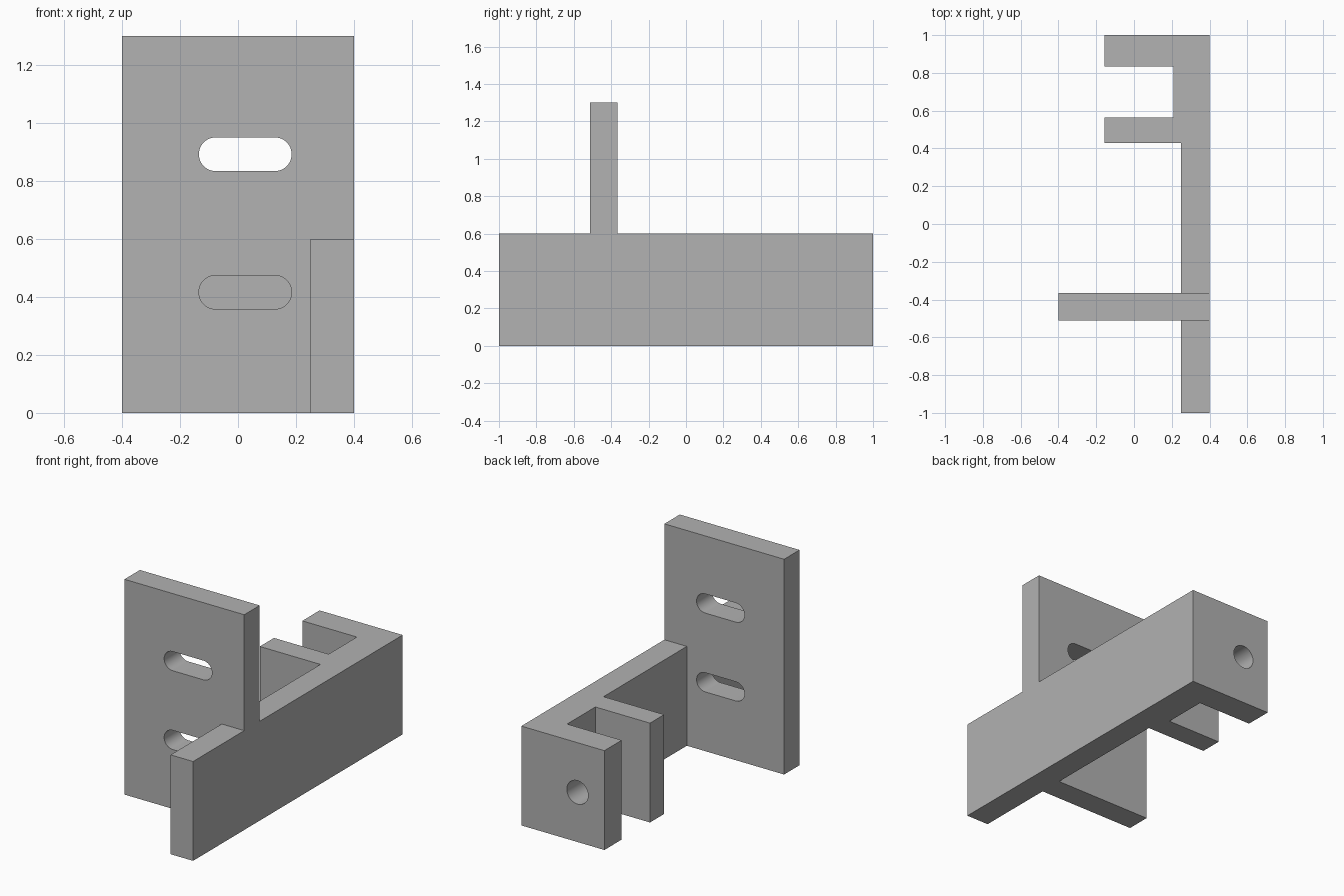
import bpy, bmesh, math
from mathutils import Matrix, Vector

cube = bpy.data.objects.get("Cube")
if cube:
    bpy.data.objects.remove(cube, do_unlink=True)

grey = bpy.data.materials.new("mid grey")
grey.use_nodes = True
colour = (0.445, 0.445, 0.445, 1)
grey.diffuse_color = colour
grey.node_tree.nodes["Principled BSDF"].inputs["Base Color"].default_value = colour


def prism(name, outline, start, end, along_y=False):
    """Extrude an outline along z (outline in xy) or along y (outline in xz)."""
    def place(a, b, c):
        return (a, c, b) if along_y else (a, b, c)
    bm = bmesh.new()
    face = bm.faces.new([bm.verts.new(place(a, b, start)) for a, b in outline])
    extruded = bmesh.ops.extrude_face_region(bm, geom=[face])
    verts = [g for g in extruded["geom"] if isinstance(g, bmesh.types.BMVert)]
    bmesh.ops.translate(bm, verts=verts, vec=place(0, 0, end - start))
    bmesh.ops.recalc_face_normals(bm, faces=bm.faces)
    mesh = bpy.data.meshes.new(name)
    bm.to_mesh(mesh)
    bm.free()
    mesh.materials.append(grey)
    obj = bpy.data.objects.new(name, mesh)
    bpy.context.collection.objects.link(obj)
    return obj


def capsule(x, z, radius, half_straight=0.0, steps=24):
    """Rounded slot outline; a circle when the straight part is zero."""
    points = []
    for side in (1, -1):
        for i in range(steps + (half_straight > 0)):
            angle = math.pi * i / steps - side * math.pi / 2
            points.append((x + side * half_straight + radius * math.cos(angle),
                           z + radius * math.sin(angle)))
    return points


def combine(target, tool, operation):
    mod = target.modifiers.new(operation.lower(), 'BOOLEAN')
    mod.operation, mod.solver, mod.object = operation, 'EXACT', tool
    bpy.context.view_layer.objects.active = target
    bpy.ops.object.modifier_apply(modifier=mod.name)
    bpy.data.objects.remove(tool, do_unlink=True)


# Side rail with the two tabs at its rear
RIGHT, INNER, TAB = 0.4, 0.25, -0.155
bracket = prism("slotted_bracket", [
    (RIGHT, -1), (RIGHT, 1), (TAB, 1), (TAB, 0.835), (0.21, 0.835),
    (0.21, 0.565), (TAB, 0.565), (TAB, 0.43), (INNER, 0.43), (INNER, -1)], 0, 0.6)

# Upright mounting plate
plate = prism("mounting_plate",
              [(-0.4, -0.512), (RIGHT, -0.512), (RIGHT, -0.365), (-0.4, -0.365)], 0, 1.3)
combine(bracket, plate, 'UNION')

# Two slots through the plate
for z in (0.416, 0.892):
    slot = prism("slot_cutter", capsule(0.025, z, 0.058, 0.102), -0.6, -0.3, True)
    combine(bracket, slot, 'DIFFERENCE')

# Bolt hole through the rear tab
hole = prism("hole_cutter", capsule(0.025, 0.3, 0.071), 0.75, 1.1, True)
combine(bracket, hole, 'DIFFERENCE')

# Smooth hole walls, sharp outer edges
bpy.ops.object.select_all(action='DESELECT')
bracket.select_set(True)
bpy.context.view_layer.objects.active = bracket
bpy.ops.object.shade_smooth_by_angle(angle=math.radians(30))
